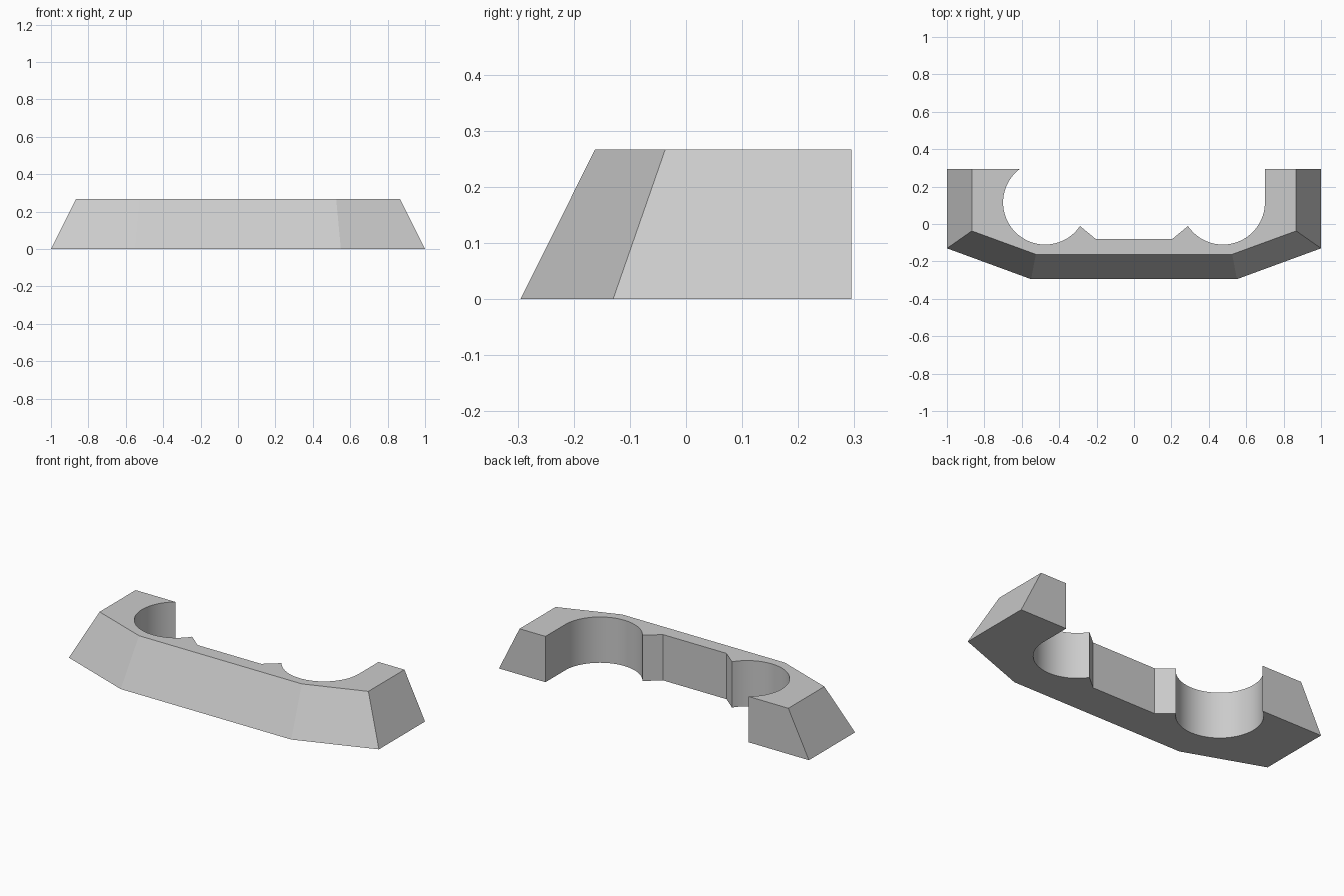
import bpy, bmesh
from math import cos, sin, radians

cube = bpy.data.objects.get("Cube")
if cube:
    bpy.data.objects.remove(cube, do_unlink=True)

HEIGHT, BACK = 0.267, 0.295
CX, CY, RADIUS = 0.475, 0.115, 0.225


def arc(cx, start, end, steps=32):
    """Points along a socket wall, angles in degrees."""
    angles = [radians(start + (end - start) * i / steps) for i in range(steps + 1)]
    return [(cx + RADIUS * cos(a), CY + RADIUS * sin(a)) for a in angles]


def outer(side, shoulder, front_half, front):
    """Sloping outer outline, from the right back corner round to the left."""
    right = [(-side, BACK), (-side, shoulder), (-front_half, front)]
    return right + [(-x, y) for x, y in reversed(right)]


# Inner edge, from the left back round to the right: two round sockets and a flat bridge
inner = [(CX + RADIUS, BACK)]
inner += arc(CX, 0, -146)
inner += [(0.205, -0.08), (-0.205, -0.08)]
inner += arc(-CX, -34, -233)

bm = bmesh.new()
bottom = [bm.verts.new((x, y, 0)) for x, y in outer(1, -0.13, 0.55, -BACK) + inner]
top = [bm.verts.new((x, y, HEIGHT)) for x, y in outer(0.867, -0.037, 0.525, -0.162) + inner]

# Side walls, then the flat caps
count = len(bottom)
for i in range(count):
    j = (i + 1) % count
    bm.faces.new((bottom[i], bottom[j], top[j], top[i]))
bm.faces.new(top)
bm.faces.new(bottom[::-1])
bmesh.ops.recalc_face_normals(bm, faces=bm.faces)

mesh = bpy.data.meshes.new("double_socket_bracket")
bm.to_mesh(mesh)
bm.free()
bracket = bpy.data.objects.new("double_socket_bracket", mesh)
bpy.context.collection.objects.link(bracket)

# Light grey body
grey = bpy.data.materials.new("light_grey")
grey.use_nodes = True
colour = (0.6, 0.6, 0.6, 1)
grey.diffuse_color = colour
grey.node_tree.nodes["Principled BSDF"].inputs["Base Color"].default_value = colour
mesh.materials.append(grey)

# Smooth socket walls, crisp edges elsewhere
bpy.ops.object.select_all(action="DESELECT")
bracket.select_set(True)
bpy.context.view_layer.objects.active = bracket
bpy.ops.object.shade_smooth_by_angle(angle=radians(15))
